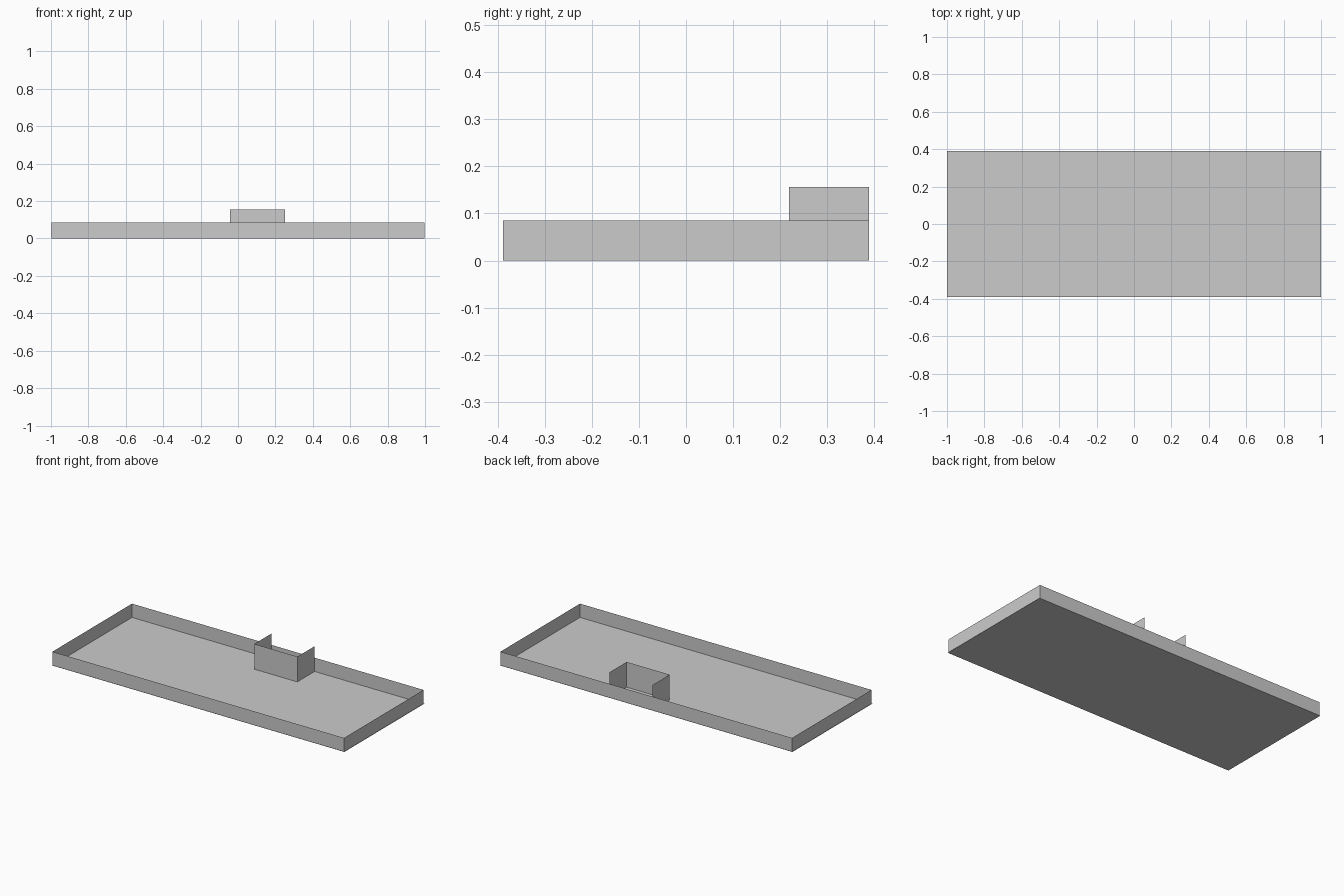
import bpy

if "Cube" in bpy.data.objects:
    bpy.data.objects.remove(bpy.data.objects["Cube"])

W, D, H = 1.0, 0.39, 0.085      # tray half width, half depth, wall height
IN = 0.004                      # walls sit just inside the floor edge


def sheet(name, verts, faces):
    mesh = bpy.data.meshes.new(name)
    mesh.from_pydata(verts, [], faces)
    obj = bpy.data.objects.new(name, mesh)
    bpy.context.collection.objects.link(obj)
    return obj


def wall_strip(name, path, height, closed=False):
    """Thin upright wall following a plan path."""
    n = len(path)
    verts = [(x, y, z) for z in (0, height) for x, y in path]
    faces = [(i, (i + 1) % n, n + (i + 1) % n, n + i)
             for i in range(n if closed else n - 1)]
    return sheet(name, verts, faces)


# Floor slab
sheet("floor", [(-W, -D, 0), (W, -D, 0), (W, D, 0), (-W, D, 0)], [(0, 1, 2, 3)])

# Low perimeter wall
x, y = W - IN, D - IN / 2
wall_strip("perimeter_wall", [(-x, -y), (x, -y), (x, y), (-x, y)], H, closed=True)

# Taller three-sided enclosure, open at the back against the perimeter
wall_strip("enclosure_wall",
           [(-0.042, y), (-0.042, 0.219), (0.252, 0.219), (0.252, y)], 0.156)
